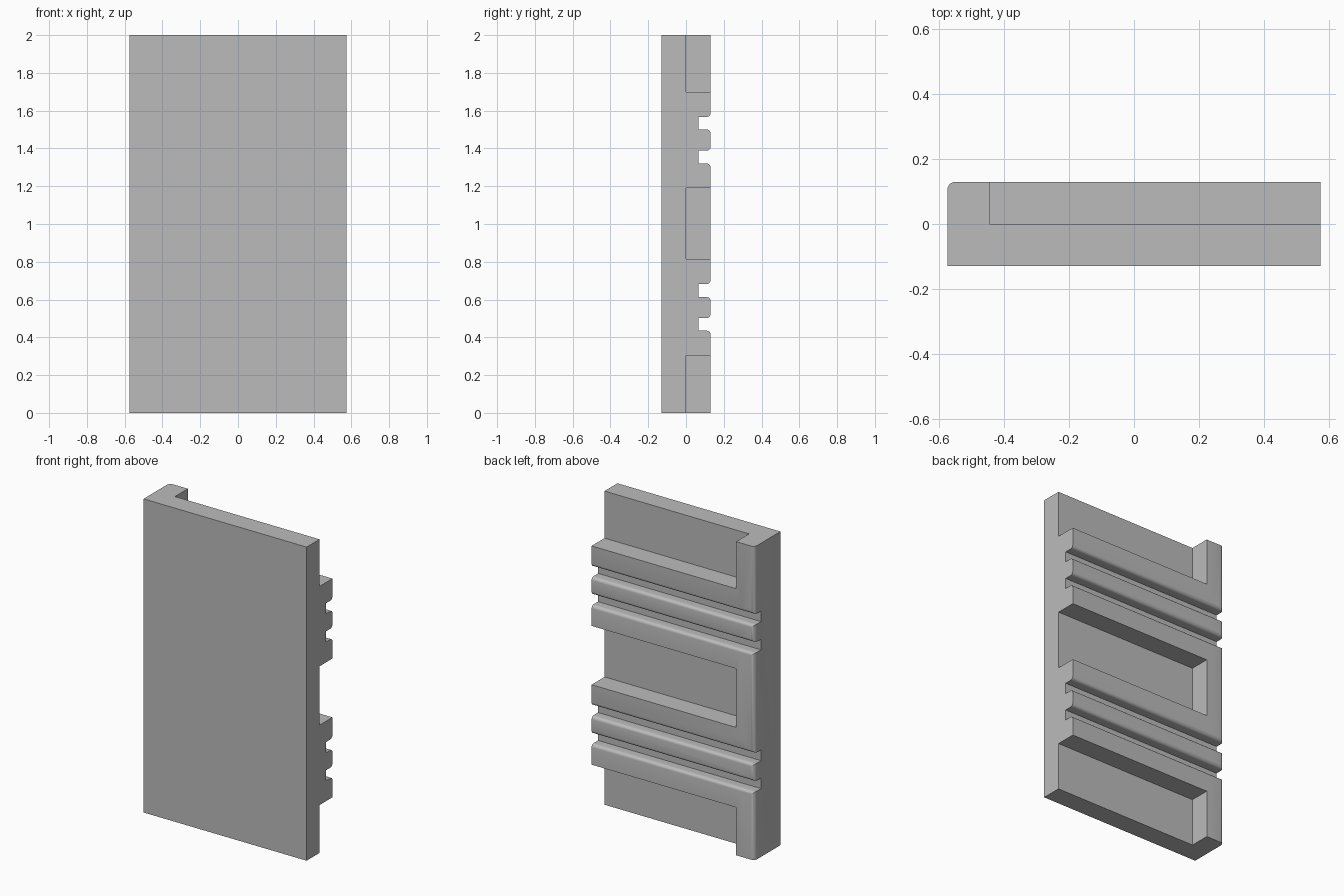
import bpy, bmesh, math

if "Cube" in bpy.data.objects:
    bpy.data.objects.remove(bpy.data.objects["Cube"])

W, D, H = 0.575, 0.13, 2.0     # half width, half depth, height
R = 0.02                       # edge rounding
GROOVES = [(0.435, 0.502), (0.613, 0.682), (1.32, 1.388), (1.50, 1.567)]
POCKETS = [(-0.1, 0.305), (0.815, 1.19), (1.70, 2.1)]

grey = bpy.data.materials.new("stone grey")
grey.diffuse_color = (0.5, 0.5, 0.5, 1)
grey.use_nodes = True
grey.node_tree.nodes["Principled BSDF"].inputs["Base Color"].default_value = grey.diffuse_color


def arc(ca, cb, r, start, end, n=5):
    return [(ca + r * math.cos(math.radians(start + (end - start) * i / n)),
             cb + r * math.sin(math.radians(start + (end - start) * i / n)))
            for i in range(n + 1)]


def prism(name, outline, place, push):
    """Extrude a 2D outline, placed in space, along the push vector."""
    bm = bmesh.new()
    face = bm.faces.new([bm.verts.new(place(a, b)) for a, b in outline])
    moved = bmesh.ops.extrude_face_region(bm, geom=[face])["geom"]
    bmesh.ops.translate(bm, vec=push, verts=[v for v in moved if isinstance(v, bmesh.types.BMVert)])
    bmesh.ops.recalc_face_normals(bm, faces=bm.faces)
    mesh = bpy.data.meshes.new(name)
    bm.to_mesh(mesh)
    bm.free()
    mesh.materials.append(grey)
    obj = bpy.data.objects.new(name, mesh)
    bpy.context.collection.objects.link(obj)
    return obj


def boolean(target, tool, operation):
    mod = target.modifiers.new(tool.name, "BOOLEAN")
    mod.object, mod.operation, mod.solver = tool, operation, "EXACT"
    tool.hide_render = True
    tool.hide_set(True)


# Panel side profile with rounded grooves along the back
profile = [(-D, 0), (D, 0)]
for low, high in GROOVES:
    profile += arc(D - R, low - R, R, 0, 90)
    profile += [(D / 2, low), (D / 2, high)]
    profile += arc(D - R, high + R, R, -90, 0)
profile += [(D, H), (-D, H)]
panel = prism("grooved_panel", profile, lambda y, z: (-W, y, z), (2 * W, 0, 0))

# Rounded outer corner of the upright
plan = [(-W, -D - 0.1), (W + 0.1, -D - 0.1), (W + 0.1, D + 0.1), (-W + 0.1, D + 0.1),
        (-W + 0.1, D)] + arc(-W + 0.025, D - 0.025, 0.025, 90, 180)
boolean(panel, prism("corner_cutter", plan, lambda x, y: (x, y, -0.1), (0, 0, H + 0.2)), "INTERSECT")

# Recesses between the rails, open on the right side
for i, (low, high) in enumerate(POCKETS):
    box = [(-0.445, 0), (W + 0.1, 0), (W + 0.1, D + 0.1), (-0.445, D + 0.1)]
    cutter = prism(f"recess_cutter_{i + 1}", box, lambda x, y: (x, y, low), (0, 0, high - low))
    boolean(panel, cutter, "DIFFERENCE")

# Bake the cuts, remove the helpers, smooth the rounded edges
bpy.context.view_layer.update()
baked = bpy.data.meshes.new_from_object(panel.evaluated_get(bpy.context.evaluated_depsgraph_get()))
panel.modifiers.clear()
panel.data = baked
for obj in list(bpy.data.objects):
    if obj is not panel and "cutter" in obj.name:
        bpy.data.objects.remove(obj)
bpy.ops.object.select_all(action="DESELECT")
panel.select_set(True)
bpy.context.view_layer.objects.active = panel
bpy.ops.object.shade_smooth_by_angle(angle=math.radians(30))
